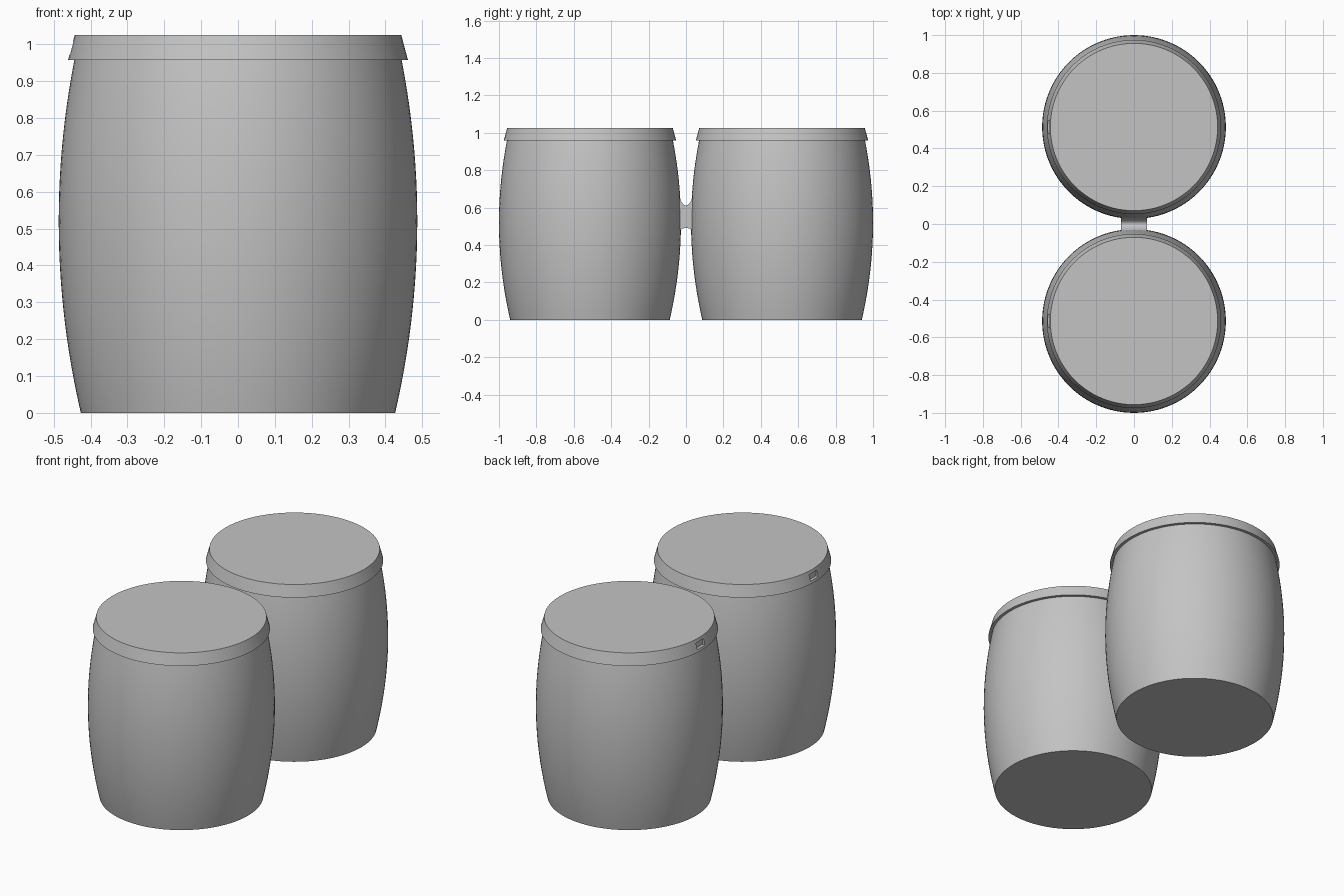
import bpy
import bmesh
import math

if "Cube" in bpy.data.objects:
    bpy.data.objects.remove(bpy.data.objects["Cube"], do_unlink=True)

SEGMENTS = 96
CENTRE_Y = 0.5135
RIM_Z, TOP_Z = 0.958, 1.025

grey = bpy.data.materials.new("plain grey")
grey.use_nodes = True
grey.diffuse_color = (0.55, 0.55, 0.55, 1)
grey.node_tree.nodes["Principled BSDF"].inputs["Base Color"].default_value = (0.55, 0.55, 0.55, 1)


def add_object(name, bm, y=0.0):
    bmesh.ops.recalc_face_normals(bm, faces=bm.faces)
    mesh = bpy.data.meshes.new(name)
    bm.to_mesh(mesh)
    bm.free()
    mesh.materials.append(grey)
    obj = bpy.data.objects.new(name, mesh)
    obj.location.y = y
    bpy.context.collection.objects.link(obj)
    return obj


def turned(name, profile, y):
    """Closed solid of revolution from (radius, height) pairs."""
    bm = bmesh.new()
    rings = []
    for r, z in profile:
        rings.append([bm.verts.new((r * math.cos(a), r * math.sin(a), z))
                      for a in (math.tau * i / SEGMENTS for i in range(SEGMENTS))])
    for low, high in zip(rings, rings[1:]):
        for i in range(SEGMENTS):
            j = (i + 1) % SEGMENTS
            bm.faces.new((low[i], low[j], high[j], high[i]))
    bm.faces.new(rings[0][::-1])
    bm.faces.new(rings[-1])
    return add_object(name, bm, y)


def smooth(obj):
    bpy.ops.object.select_all(action="DESELECT")
    obj.select_set(True)
    bpy.context.view_layer.objects.active = obj
    bpy.ops.object.shade_smooth_by_angle(angle=math.radians(30))


def cut_notch(lid):
    """Shallow finger notch in the -x side of a lid."""
    bm = bmesh.new()
    bmesh.ops.create_cube(bm, size=1)
    bmesh.ops.scale(bm, vec=(0.06, 0.07, 0.035), verts=bm.verts)
    bmesh.ops.translate(bm, vec=(-0.47, 0, 0.99), verts=bm.verts)
    cutter = add_object("notch_cutter", bm, lid.location.y)
    cutter.hide_render = True
    mod = lid.modifiers.new("notch", "BOOLEAN")
    mod.operation, mod.object = "DIFFERENCE", cutter
    bpy.context.view_layer.objects.active = lid
    bpy.ops.object.modifier_apply(modifier=mod.name)
    bpy.data.objects.remove(cutter, do_unlink=True)


# Two bulging drums with tapered lids
body_profile = []
for i in range(25):
    z = RIM_Z * i / 24
    body_profile.append((0.4865 - 0.06 * ((z - 0.52) / 0.52) ** 2, z))
lid_profile = [(0.461, RIM_Z), (0.443, TOP_Z)]

for side, y in (("front", -CENTRE_Y), ("back", CENTRE_Y)):
    smooth(turned(side + "_drum_body", body_profile, y))
    lid = turned(side + "_drum_lid", lid_profile, y)
    cut_notch(lid)
    smooth(lid)

# Waisted bridge joining the drums: a flared profile extruded across x
bm = bmesh.new()
steps = [-0.045 + 0.09 * i / 16 for i in range(17)]
outline = [(y, 0.612 + 0.035 * (y / 0.033) ** 2) for y in steps]
outline += [(y, 0.49 - 0.015 * (y / 0.033) ** 4) for y in reversed(steps)]
face = bm.faces.new([bm.verts.new((-0.07, y, z)) for y, z in outline])
side = bmesh.ops.extrude_face_region(bm, geom=[face])
bmesh.ops.translate(bm, vec=(0.14, 0, 0),
                    verts=[v for v in side["geom"] if isinstance(v, bmesh.types.BMVert)])
smooth(add_object("bridge", bm))
